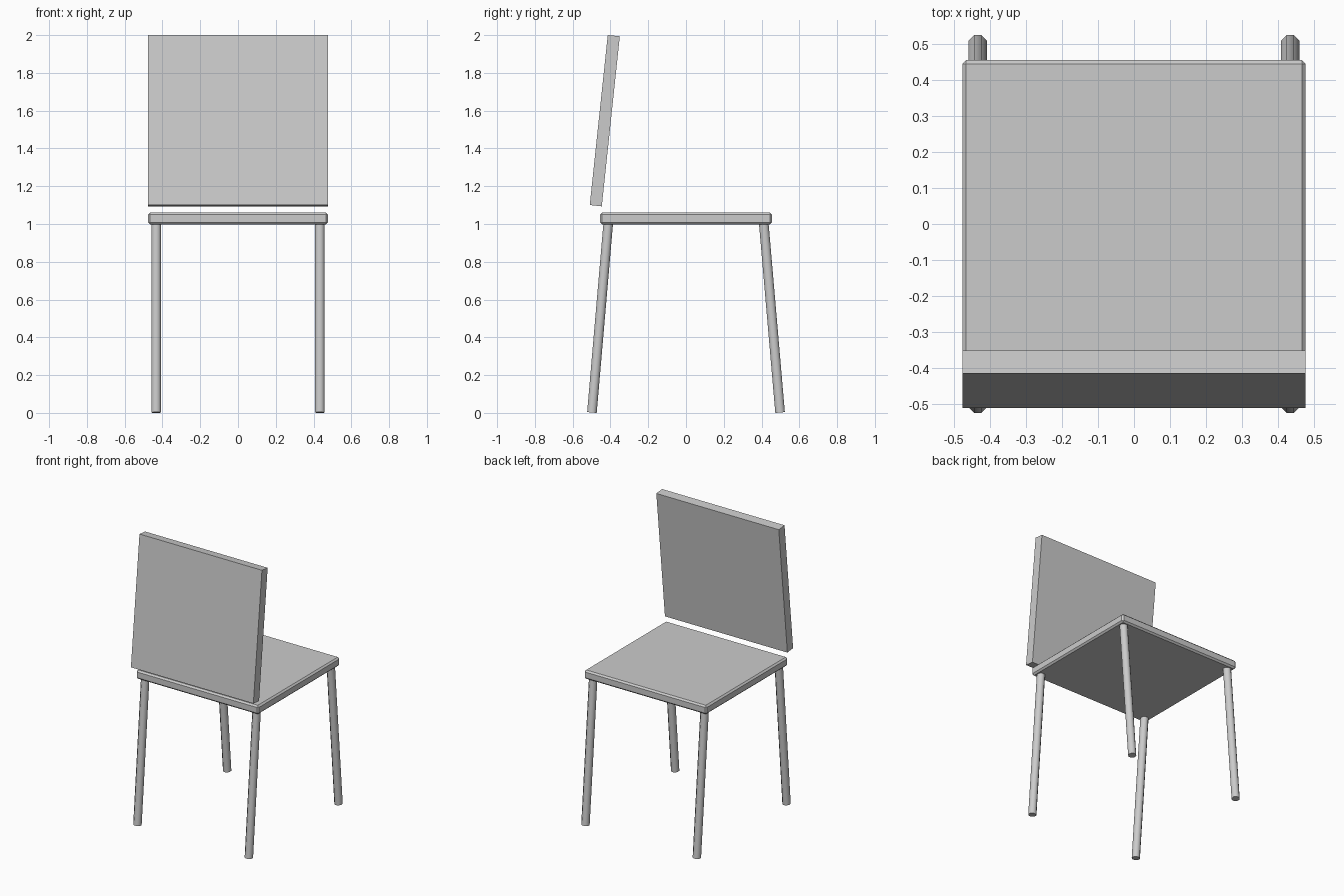
import bpy, bmesh, math
from mathutils import Vector, Matrix

if "Cube" in bpy.data.objects:
    bpy.data.objects.remove(bpy.data.objects["Cube"])


def new_object(name, bm):
    mesh = bpy.data.meshes.new(name)
    bm.to_mesh(mesh)
    bm.free()
    obj = bpy.data.objects.new(name, mesh)
    bpy.context.collection.objects.link(obj)
    return obj


def box(name, size, center, tilt_x=0.0):
    bm = bmesh.new()
    bmesh.ops.create_cube(bm, size=1)
    bm.transform(Matrix.Translation(center) @ Matrix.Rotation(tilt_x, 4, 'X')
                 @ Matrix.Diagonal((*size, 1)))
    return new_object(name, bm)


def rod(name, bottom, top, radius, sides=8):
    bottom, top = Vector(bottom), Vector(top)
    axis = top - bottom
    bm = bmesh.new()
    bmesh.ops.create_cone(bm, cap_ends=True, segments=sides, radius1=radius,
                          radius2=radius, depth=axis.length)
    tilt = Matrix.Rotation(math.atan2(-axis.y, axis.z), 4, 'X')
    spin = Matrix.Rotation(math.pi / sides, 4, 'Z')
    bm.transform(Matrix.Translation((bottom + top) / 2) @ tilt @ spin)
    for f in bm.faces:
        f.smooth = len(f.verts) == 4
    for e in bm.edges:
        e.smooth = all(f.smooth for f in e.link_faces)
    return new_object(name, bm)


# Seat slab with narrow chamfered edges
seat = box("seat", (0.952, 0.91, 0.062), (0, 0, 1.029))
bevel = seat.modifiers.new("edge_chamfer", 'BEVEL')
bevel.width = 0.011
bevel.segments = 1

# Tilted backrest panel floating above the seat edge
box("backrest", (0.952, 0.064, 0.905), (0, -0.43, 1.547), -math.radians(6.05))

# Four splayed legs
for side, x in (("left", -0.433), ("right", 0.433)):
    for end, s in (("front", -1), ("back", 1)):
        rod(f"{end}_{side}_leg", (x, s * 0.498, 0.002), (x, s * 0.412, 1.0), 0.0275)
